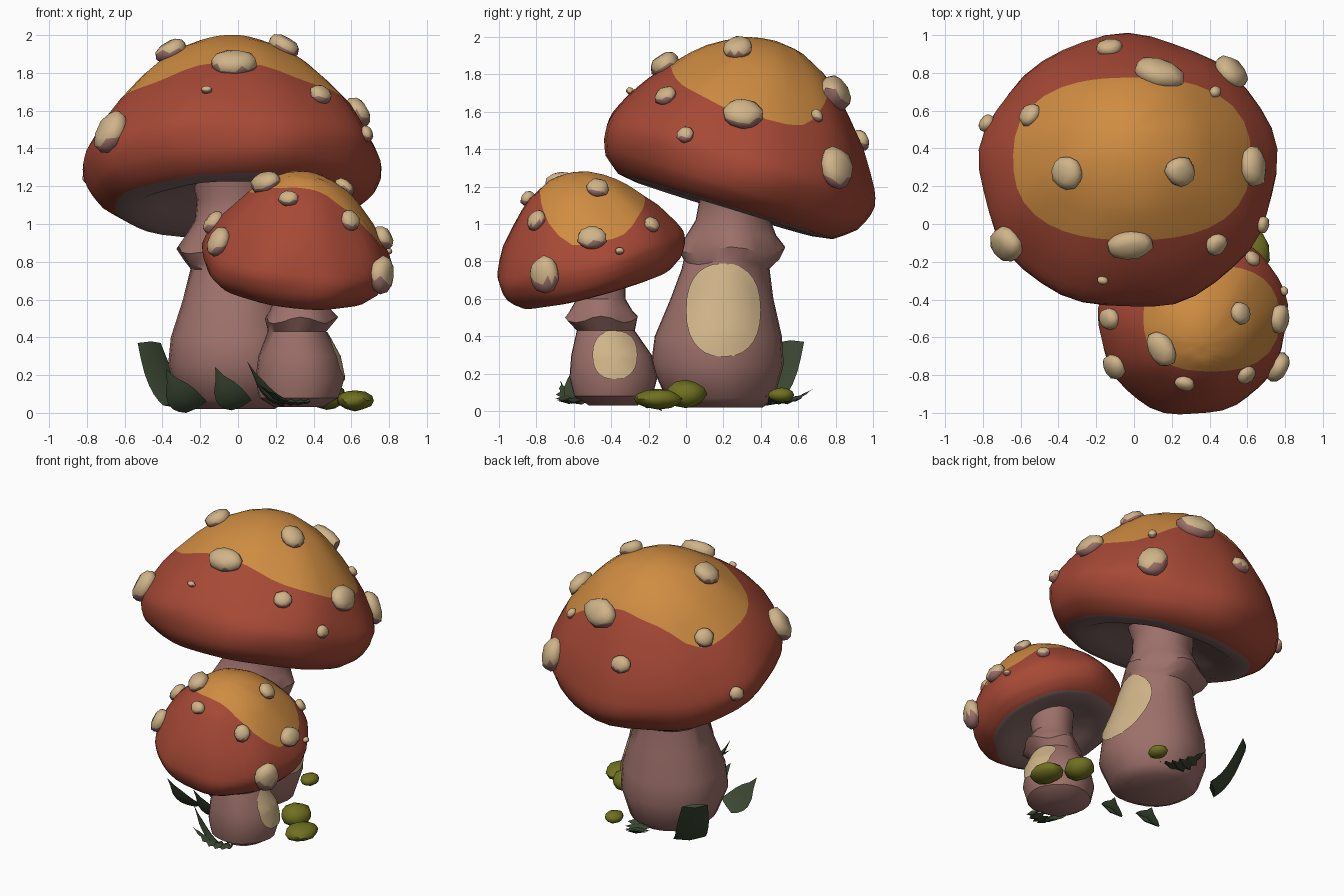
import bpy, bmesh, random
from math import sin, cos, pi, radians, sqrt, floor
from mathutils import Vector, Matrix
from mathutils.bvhtree import BVHTree

random.seed(4)
cube = bpy.data.objects.get("Cube")
if cube:
    bpy.data.objects.remove(cube)


def material(name, *rgb):
    lin = [(c / 255 / 12.92) if c < 11 else ((c / 255 + .055) / 1.055) ** 2.4 for c in rgb] + [1]
    m = bpy.data.materials.new(name)
    m.use_nodes = True
    m.diffuse_color = lin
    bsdf = m.node_tree.nodes["Principled BSDF"]
    bsdf.inputs["Base Color"].default_value = lin
    bsdf.inputs["Roughness"].default_value = .9
    return m


RED = material("cap red", 167, 73, 54)
ORANGE = material("cap orange", 208, 141, 66)
GILL = material("gill grey", 132, 104, 101)
STEM = material("stem pink brown", 157, 112, 106)
CREAM = material("spot cream", 208, 180, 137)
LEAF = material("leaf dark green", 59, 72, 51)
MOSS = material("moss olive", 112, 112, 32)


def finish(name, bm, mats, angle=40):
    bmesh.ops.recalc_face_normals(bm, faces=bm.faces)
    mesh = bpy.data.meshes.new(name)
    bm.to_mesh(mesh)
    bm.free()
    for m in mats:
        mesh.materials.append(m)
    ob = bpy.data.objects.new(name, mesh)
    bpy.context.collection.objects.link(ob)
    bpy.ops.object.select_all(action='DESELECT')
    ob.select_set(True)
    bpy.context.view_layer.objects.active = ob
    bpy.ops.object.shade_smooth_by_angle(angle=radians(angle))
    return ob


def loft(bm, rings, rule=lambda i: 0, ends=(0, -1)):
    """Join rings of points with quads; rule gives the material of each band."""
    rows = [[bm.verts.new(p) for p in ring] for ring in rings]
    n = len(rows[0])
    for i, (lo, hi) in enumerate(zip(rows, rows[1:])):
        for j in range(n):
            k = (j + 1) % n
            bm.faces.new((lo[j], lo[k], hi[k], hi[j])).material_index = rule(i)
    for end in ends:
        bm.faces.new(rows[end]).material_index = rule(end % (len(rows) - 1) if end == 0 else len(rows) - 2)


# Cap: tilted dome, split where the orange crown meets the red
PROFILE = [(.01, .72), (.14, .705), (.32, .615), (.44, .51), (.63, .29), (.725, .12), (.75, .04),
           (.74, -.04), (.7, -.13), (.6, -.205), (.5, -.22), (.38, -.17), (.2, -.1), (.01, -.08)]
RIM, GILL_START, END = 6, 9, len(PROFILE) - 1


def cap(name, centre, tilt_x, tilt_y, scale, wide, crown):
    place = (Matrix.Translation(centre) @ Matrix.Rotation(radians(tilt_x), 4, 'X')
             @ Matrix.Rotation(radians(tilt_y), 4, 'Y') @ Matrix.Diagonal((scale * wide, scale, scale, 1)))
    cx, cy, rx, ry = crown

    def point(t, a):
        i = min(int(floor(t)), END - 1)
        f = t - i
        r, z = [u + (v - u) * f for u, v in zip(PROFILE[i], PROFILE[i + 1])]
        r *= 1 + .012 * sin(5 * a + t) + .01 * sin(9 * a)
        return place @ Vector((r * cos(a), r * sin(a), z))

    def edge(a):
        lo, hi = 0, RIM
        for _ in range(20):
            mid = (lo + hi) / 2
            p = point(mid, a)
            inside = abs((p.x - cx) / rx) ** 2.5 + abs((p.y - cy) / ry) ** 2.5 < 1
            lo, hi = (mid, hi) if inside else (lo, mid)
        return lo

    angles = [2 * pi * j / 40 for j in range(40)]
    edges = [edge(a) for a in angles]
    crown_n, red_n, gill_n = 6, 12, 5
    rings = []
    for i in range(crown_n):
        rings.append([point(e * i / crown_n, a) for a, e in zip(angles, edges)])
    for i in range(red_n):
        rings.append([point(e + (GILL_START - e) * i / red_n, a) for a, e in zip(angles, edges)])
    for i in range(gill_n):
        t = GILL_START + (END - GILL_START) * i / (gill_n - 1)
        rings.append([point(t, a) for a in angles])
    bm = bmesh.new()
    loft(bm, rings, lambda i: 0 if i < crown_n else 1 if i < crown_n + red_n else 2)
    return finish(name, bm, [ORANGE, RED, GILL])


# Raised spots, laid on the nearest point of the cap, darker underneath
def spots(name, cap_ob, places):
    tree = BVHTree.FromPolygons([v.co for v in cap_ob.data.vertices],
                                [p.vertices[:] for p in cap_ob.data.polygons])
    bm = bmesh.new()
    for x, y, z, width, height in places:
        hit, normal, _, _ = tree.find_nearest(Vector((x, y, z)))
        m = (Matrix.Translation(hit + normal * .012) @ normal.to_track_quat('Z', 'Y').to_matrix().to_4x4()
             @ Matrix.Diagonal((width, height, .28 * (width + height) + .01, 1)))
        made = bmesh.ops.create_icosphere(bm, subdivisions=2, radius=1)["verts"]
        for v in made:
            v.co *= random.uniform(.93, 1.06)
            v.co.z = min(v.co.z, .8)
        bmesh.ops.transform(bm, matrix=m, verts=made)
    bm.normal_update()
    for f in bm.faces:
        f.material_index = int(f.normal.z < -.15)
    finish(name, bm, [CREAM, STEM], 50)


# Stem: stacked rings with a ragged skirt, plus a thin pale patch on one side
def stem(name, rings, skirt, patch):
    bm = bmesh.new()
    n = 24
    loops = []
    for i, (cx, cy, z, r) in enumerate(rings):
        w = .07 if i in skirt else .015
        loops.append([(cx + r * (1 + w * sin(5 * a + 1)) * cos(a), cy + r * (1 + w * sin(5 * a + 1)) * sin(a),
                       z + (w * .25 * cos(4 * a) if i in skirt else 0))
                      for a in (2 * pi * j / n for j in range(n))])
    loft(bm, loops)
    finish(name, bm, [STEM])

    def on_side(y, z):
        for lo, hi in zip(rings, rings[1:]):
            if lo[2] <= z <= hi[2]:
                f = (z - lo[2]) / (hi[2] - lo[2])
                cx, cy, _, r = [u + (v - u) * f for u, v in zip(lo, hi)]
                r = r * 1.015 + .006
                return (cx + sqrt(max(r * r - (y - cy) ** 2, 0)), y, z)

    py, pz, half_y, half_z = patch
    rounded = lambda c: abs(c) ** .85 * (1 if c > 0 else -1)
    bm = bmesh.new()
    loft(bm, [[on_side(py + half_y * s * rounded(cos(a)), pz + half_z * s * rounded(sin(a)))
               for a in (2 * pi * j / 28 for j in range(28))] for s in (1, .8, .6, .4, .2)], ends=(-1,))
    finish(name + "_patch", bm, [CREAM])


# Leaf: curved, twisted, folded blade, optionally with a toothed edge
def leaf(name, base, tip, width, blunt=.1, teeth=0, twist=0.0):
    base, tip = Vector(base), Vector(tip)
    along = tip - base
    side = along.cross(Vector((0, 0, 1))).normalized() * width / 2
    side.rotate(Matrix.Rotation(twist, 3, along))
    fold = side.cross(along).normalized() * .025
    steps = 2 * teeth if teeth else 6
    bm = bmesh.new()
    rings = []
    for i in range(steps + 1):
        t = i / steps
        w = max(blunt, .55 + .9 * t * (1 - t) - .5 * t ** 3)
        if t > .6:
            w *= 1 - (1 - blunt) * ((t - .6) / .4) ** 1.5
        if teeth and i % 2:
            w *= .55
        mid = base + along * t - Vector((0, 0, .15 * along.length * sin(pi * t)))
        rings.append([mid + side * w, mid + fold * w, mid - side * w, mid - fold * w])
    loft(bm, rings)
    finish(name, bm, [LEAF], 30)


def rock(name, centre, size):
    bm = bmesh.new()
    bmesh.ops.create_icosphere(bm, subdivisions=2, radius=1)
    for v in bm.verts:
        v.co *= random.uniform(.93, 1.05)
    bmesh.ops.transform(bm, matrix=Matrix.Translation(centre) @ Matrix.Diagonal((*size, 1)), verts=bm.verts)
    finish(name, bm, [MOSS])


big = cap("large_cap", (-.03, .27, 1.29), -17, -1, 1, 1.05, (-.01, .345, .63, .43))
small = cap("small_cap", (.31, -.51, .795), 15, 6, .685, .98, (.41, -.5, .36, .28))

spots("large_cap_spots", big, [
    (-.36, .27, 1.93, .09, .09), (.24, .28, 1.93, .08, .09), (.13, .8, 1.7, .14, .1),
    (.49, .78, 1.29, .1, .12), (.6, .3, 1.57, .11, .09), (.42, -.09, 1.66, .065, .06),
    (-.02, -.1, 1.83, .125, .085), (-.66, -.1, 1.48, .1, .12), (-.53, .56, 1.6, .065, .065),
    (-.76, .52, 1.25, .05, .05), (-.13, .94, 1.45, .07, .06), (-.16, -.27, 1.68, .03, .02),
    (.66, 0, 1.47, .045, .045), (.42, .69, 1.57, .03, .04)])
spots("small_cap_spots", small, [
    (.15, -.66, 1.21, .1, .075), (-.08, -.74, .89, .07, .085), (.28, -.8, 1.1, .055, .045),
    (.57, -.77, 1.0, .055, .06), (.73, -.74, .73, .085, .1), (.57, -.47, 1.2, .06, .06),
    (.76, -.5, .92, .08, .07), (.61, -.2, .98, .045, .045), (.78, -.36, .85, .025, .02),
    (-.12, -.5, 1, .06, .07)])

stem("large_stem", [
    (-.02, .2, .02, .21), (-.02, .18, .07, .29), (-.02, .165, .25, .355), (-.02, .17, .4, .34),
    (-.02, .19, .6, .275), (-.02, .21, .76, .235), (-.04, .24, .8, .25), (-.05, .24, .86, .28),
    (-.04, .24, .94, .24), (-.03, .25, 1.02, .2), (-.02, .27, 1.13, .2), (-.02, .27, 1.27, .24)],
     (6, 7), (.2, .54, .2, .25))
stem("small_stem", [
    (.32, -.39, .03, .13), (.32, -.39, .08, .21), (.325, -.39, .18, .235), (.32, -.4, .3, .215),
    (.31, -.43, .43, .155), (.33, -.455, .49, .19), (.33, -.455, .54, .165), (.32, -.455, .6, .13),
    (.32, -.47, .78, .15)], (5,), (-.38, .3, .12, .13))

leaf("back_leaf", (-.32, .42, .04), (-.47, .57, .37), .27, blunt=.8)
leaf("left_leaf", (-.22, -.15, .03), (-.38, -.27, .23), .24, twist=.7)
leaf("middle_leaf", (.02, -.22, .04), (-.12, -.34, .24), .22, twist=.7)
leaf("front_leaf", (.25, -.6, .05), (.05, -.58, .27), .18, twist=.5)
leaf("front_frond", (.37, -.6, .06), (.1, -.67, .16), .18, teeth=6)
leaf("back_frond", (.08, .4, .08), (-.05, .68, .12), .24, teeth=6)

rock("front_moss_rock", (.62, -.15, .065), (.1, .13, .055))
rock("side_moss_rock", (.47, 0, .09), (.1, .11, .075))
rock("back_moss_rock", (.22, .51, .085), (.06, .07, .04))
